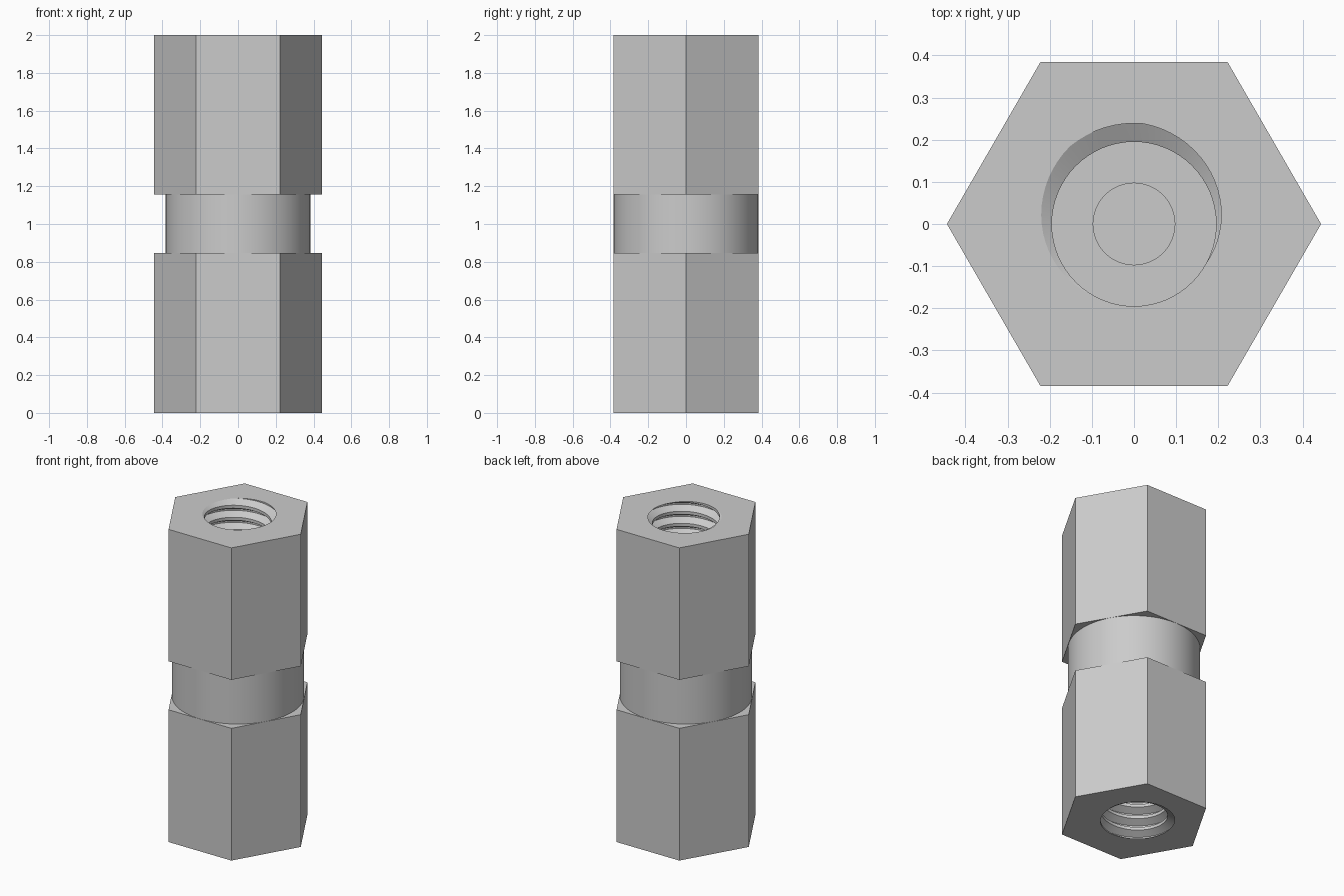
import bpy, bmesh, math

if "Cube" in bpy.data.objects:
    bpy.data.objects.remove(bpy.data.objects["Cube"])

HEX_R = 0.4441            # hexagon corner radius
WAIST_R = 0.3835
Z1, Z2, H = 0.846, 1.156, 2.0
PITCH = H / 26
MINOR, MAJOR = 0.195, 0.239
DEPTH = 0.77              # threaded depth from each end
N = 64                    # steps per thread turn
PHASE = math.radians(107) # where the groove runs out at the end faces

metal = bpy.data.materials.new("grey metal")
metal.diffuse_color = (0.6, 0.6, 0.6, 1)
metal.use_nodes = True
metal.node_tree.nodes["Principled BSDF"].inputs["Base Color"].default_value = metal.diffuse_color


def finish(name, bm):
    bmesh.ops.recalc_face_normals(bm, faces=bm.faces[:])
    mesh = bpy.data.meshes.new(name)
    bm.to_mesh(mesh)
    bm.free()
    mesh.materials.append(metal)
    ob = bpy.data.objects.new(name, mesh)
    bpy.context.collection.objects.link(ob)
    return ob


def prism(name, sides, r, z0, z1):
    bm = bmesh.new()
    rings = [[bm.verts.new((r * math.cos(2 * math.pi * i / sides),
                            r * math.sin(2 * math.pi * i / sides), z))
              for i in range(sides)] for z in (z0, z1)]
    for ring in rings:
        bm.faces.new(ring)
    for i in range(sides):
        k = (i + 1) % sides
        bm.faces.new((rings[0][i], rings[0][k], rings[1][k], rings[1][i]))
    return finish(name, bm)


def thread_cutter(name, z0, z1):
    """Solid right-hand screw trimmed flat at z0 and z1."""
    bm = bmesh.new()
    # one pitch of the profile: narrow root flat, flank, wide crest flat, flank
    profile = [(-1 / 16, MAJOR), (1 / 16, MAJOR), (3 / 8, MINOR), (5 / 8, MINOR)]
    first = math.floor(z0 / PITCH) - 3
    turns = math.ceil((z1 - z0) / PITCH) + 6
    grid = []
    for i in range(N * turns + 1):
        t = 2 * math.pi * i / N
        base = (first + i / N) * PITCH
        grid.append([bm.verts.new((r * math.cos(t + PHASE), r * math.sin(t + PHASE),
                                   base + f * PITCH)) for f, r in profile])
    for i in range(N * (turns - 1)):
        a = grid[i] + [grid[i + N][0]]
        b = grid[i + 1] + [grid[i + N + 1][0]]
        for j in range(4):
            bm.faces.new((a[j], b[j], b[j + 1], a[j + 1]))
    for z, n in ((z0, -1), (z1, 1)):
        bmesh.ops.bisect_plane(bm, geom=bm.verts[:] + bm.edges[:] + bm.faces[:], dist=1e-6,
                               plane_co=(0, 0, z), plane_no=(0, 0, n), clear_outer=True)
    loose = [v for v in bm.verts if not v.link_faces]
    bmesh.ops.delete(bm, geom=loose, context='VERTS')
    bmesh.ops.holes_fill(bm, edges=[e for e in bm.edges if e.is_boundary], sides=0)
    bmesh.ops.triangulate(bm, faces=bm.faces[:])
    return finish(name, bm)


def combine(body, tool, operation):
    mod = body.modifiers.new(operation.lower(), 'BOOLEAN')
    mod.operation, mod.solver, mod.object = operation, 'EXACT', tool
    bpy.context.view_layer.objects.active = body
    bpy.ops.object.modifier_apply(modifier=mod.name)
    bpy.data.objects.remove(tool)


# hexagonal ends joined by a round waist
body = prism("hex_standoff", 6, HEX_R, 0, Z1)
combine(body, prism("waist", 96, WAIST_R, Z1 - 0.03, Z2 + 0.03), 'UNION')
combine(body, prism("upper_hex", 6, HEX_R, Z2, H), 'UNION')

# threaded blind hole in each end, with a small pilot recess in its floor
combine(body, thread_cutter("lower_thread", -0.04, DEPTH), 'DIFFERENCE')
combine(body, thread_cutter("upper_thread", H - DEPTH, H + 0.04), 'DIFFERENCE')
for z in (DEPTH, H - DEPTH):
    combine(body, prism("pilot_recess", 48, 0.097, z - 0.05, z + 0.05), 'DIFFERENCE')

bpy.ops.object.select_all(action='DESELECT')
body.select_set(True)
bpy.context.view_layer.objects.active = body
bpy.ops.object.shade_smooth_by_angle(angle=math.radians(25))
